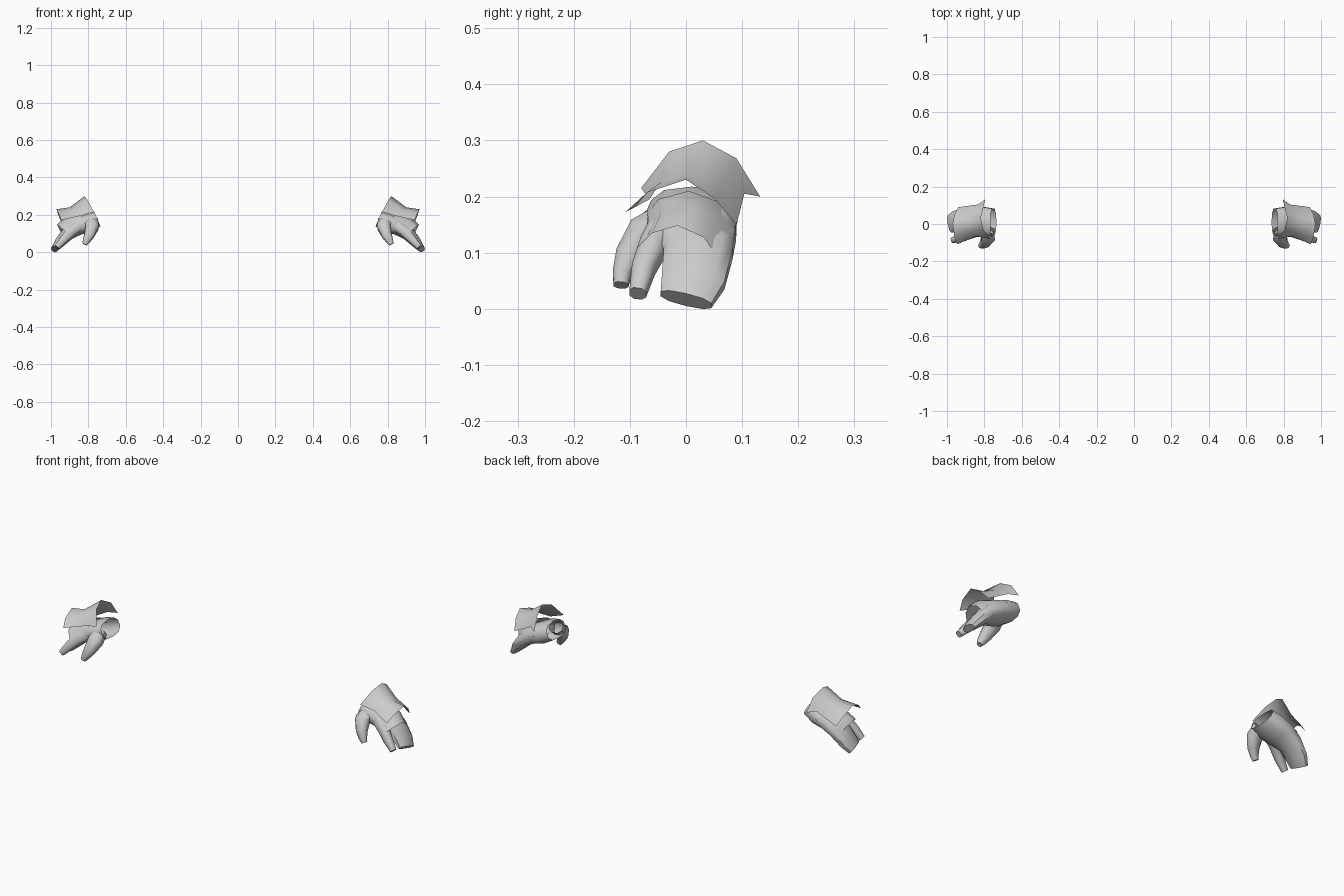
import bpy, bmesh, math
from mathutils import Vector

if "Cube" in bpy.data.objects:
    bpy.data.objects.remove(bpy.data.objects["Cube"])


def finish(bm, name, angle):
    # Turn a bmesh into a mirrored, smooth-shaded object
    bmesh.ops.recalc_face_normals(bm, faces=bm.faces)
    me = bpy.data.meshes.new(name)
    bm.to_mesh(me)
    bm.free()
    ob = bpy.data.objects.new(name, me)
    bpy.context.collection.objects.link(ob)
    mod = ob.modifiers.new("mirror", 'MIRROR')
    mod.use_axis[0] = True
    bpy.ops.object.select_all(action='DESELECT')
    bpy.context.view_layer.objects.active = ob
    ob.select_set(True)
    bpy.ops.object.shade_smooth_by_angle(angle=math.radians(angle))
    return ob


def loft(name, stations, sides=10, power=0.8):
    # Tube through (x, y, z, half_width, half_thickness), open start, capped tip
    bm = bmesh.new()
    pts = [Vector(s[:3]) for s in stations]
    rings = []
    for i, s in enumerate(stations):
        t = (pts[min(i + 1, len(pts) - 1)] - pts[max(i - 1, 0)]).normalized()
        w = Vector((0, 1, 0))
        w = (w - t * t.dot(w)).normalized()
        up = t.cross(w)
        ring = []
        for k in range(sides):
            a = 2 * math.pi * (k + 0.5) / sides
            c, d = math.cos(a), math.sin(a)
            c = math.copysign(abs(c) ** power, c)
            d = math.copysign(abs(d) ** power, d)
            ring.append(bm.verts.new(pts[i] + w * c * s[3] + up * d * s[4]))
        rings.append(ring)
    for r0, r1 in zip(rings, rings[1:]):
        for k in range(sides):
            j = (k + 1) % sides
            bm.faces.new((r0[k], r0[j], r1[j], r1[k]))
    bm.faces.new(rings[-1])
    return finish(bm, name, 50)


def plate(name, rows):
    # Thin curved sheet from rows of points
    bm = bmesh.new()
    grid = [[bm.verts.new(p) for p in row] for row in rows]
    for r0, r1 in zip(grid, grid[1:]):
        for k in range(len(r0) - 1):
            bm.faces.new((r0[k], r0[k + 1], r1[k + 1], r1[k]))
    return finish(bm, name, 60)


# Palm running into the joined outer fingers
loft("palm_and_fingers", [
    (.752, .010, .178, .075, .043),
    (.800, .010, .158, .083, .052),
    (.860, .012, .135, .081, .046),
    (.910, .022, .100, .064, .037),
    (.955, .013, .050, .059, .028),
    (.982, .000, .016, .049, .018)])

# Index finger
loft("index_finger", [
    (.850, -.040, .140, .030, .032),
    (.890, -.058, .112, .026, .030),
    (.930, -.076, .070, .022, .024),
    (.968, -.086, .027, .016, .016)], sides=8)

# Thumb
loft("thumb", [
    (.785, -.035, .165, .030, .040),
    (.780, -.074, .135, .034, .038),
    (.795, -.102, .092, .026, .029),
    (.810, -.114, .062, .018, .021),
    (.820, -.116, .042, .014, .014)], sides=8)

# Upper flared cuff plate
plate("upper_cuff_plate", [
    [(.77, -.08, .215), (.805, -.03, .28), (.82, .03, .30), (.805, .09, .268), (.795, .132, .20)],
    [(.84, -.065, .195), (.88, -.045, .225), (.90, .005, .24), (.88, .065, .225), (.835, .104, .205)],
    [(.945, -.108, .172), (.96, -.07, .207), (.97, 0, .23), (.96, .05, .197), (.94, .09, .15)]])

# Lower plate over the knuckles
plate("knuckle_plate", [
    [(.81, -.07, .165), (.84, -.05, .195), (.855, .005, .21), (.845, .06, .19), (.82, .092, .155)],
    [(.875, -.068, .138), (.91, -.045, .17), (.93, 0, .182), (.915, .05, .165), (.895, .086, .135)],
    [(.92, -.088, .107), (.95, -.06, .135), (.968, -.015, .148), (.957, .032, .127), (.935, .06, .085)]])
